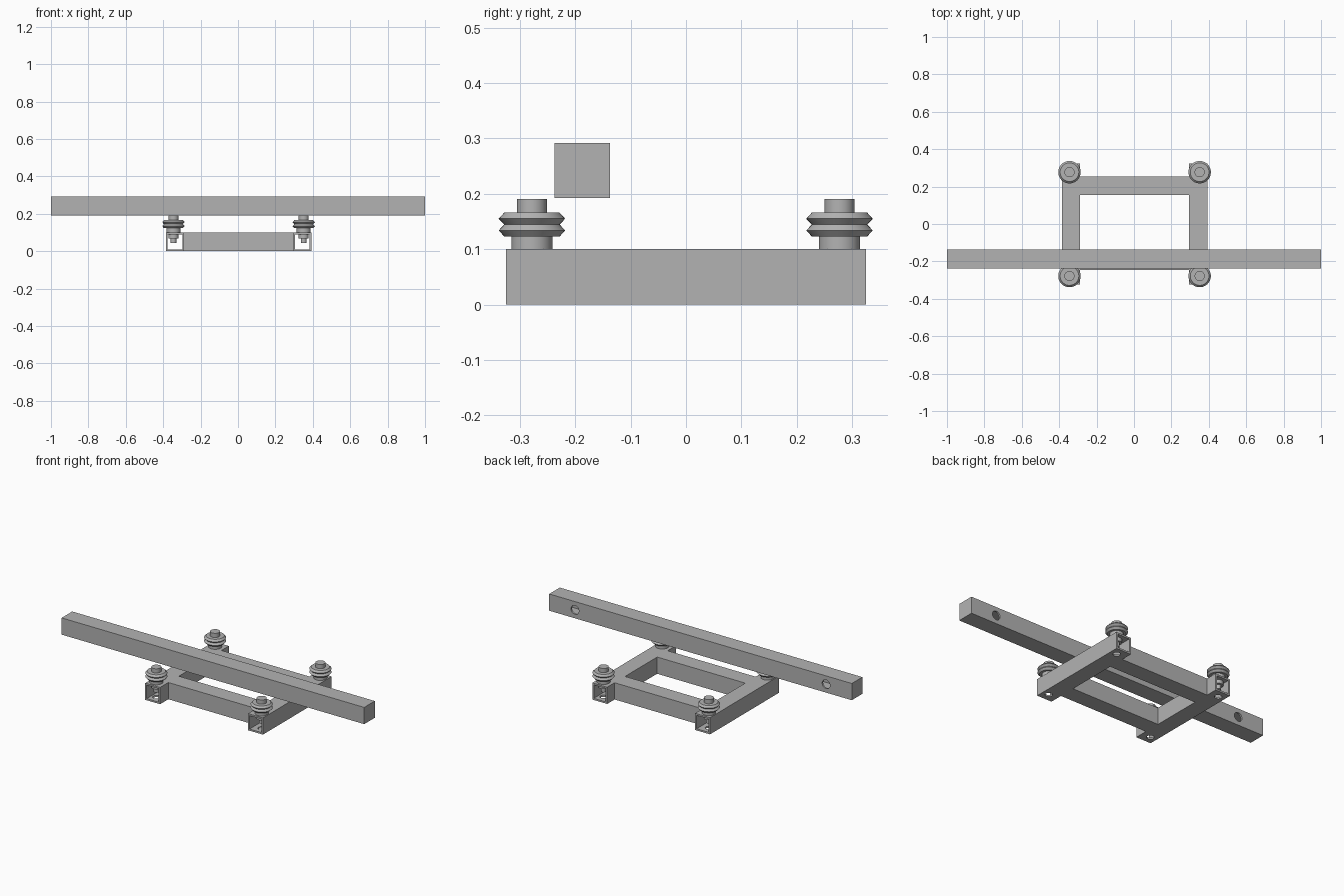
import bpy, bmesh, math
from mathutils import Matrix, Vector

if "Cube" in bpy.data.objects:
    bpy.data.objects.remove(bpy.data.objects["Cube"], do_unlink=True)

steel = bpy.data.materials.new("grey steel")
GREY = (0.45, 0.45, 0.45, 1)
steel.diffuse_color = GREY
steel.use_nodes = True
steel.node_tree.nodes["Principled BSDF"].inputs["Base Color"].default_value = GREY


def finish(name, bm):
    bmesh.ops.recalc_face_normals(bm, faces=bm.faces)
    mesh = bpy.data.meshes.new(name)
    bm.to_mesh(mesh)
    bm.free()
    mesh.materials.append(steel)
    ob = bpy.data.objects.new(name, mesh)
    bpy.context.collection.objects.link(ob)
    return ob


def box(name, center, size):
    bm = bmesh.new()
    bmesh.ops.create_cube(bm, size=1, matrix=Matrix.Translation(center) @ Matrix.Diagonal((*size, 1)))
    return finish(name, bm)


def drill(name, center, radius, depth, axis):
    rot = Vector((0, 0, 1)).rotation_difference(Vector(axis)).to_matrix().to_4x4()
    bm = bmesh.new()
    bmesh.ops.create_cone(bm, cap_ends=True, segments=32, radius1=radius, radius2=radius,
                          depth=depth, matrix=Matrix.Translation(center) @ rot)
    return finish(name, bm)


def cut(ob, cutter):
    mod = ob.modifiers.new("cut", "BOOLEAN")
    mod.operation = "DIFFERENCE"
    mod.solver = "EXACT"
    mod.object = cutter
    cutter.hide_render = True
    bpy.context.view_layer.objects.active = ob
    bpy.ops.object.modifier_apply(modifier=mod.name)
    bpy.data.objects.remove(cutter, do_unlink=True)


def lathe(name, x, y, profile):
    # Revolve (radius, height) points about a vertical axis
    bm = bmesh.new()
    verts = [bm.verts.new((r, 0, z)) for r, z in profile]
    edges = [bm.edges.new(pair) for pair in zip(verts, verts[1:])]
    bmesh.ops.spin(bm, geom=verts + edges, axis=(0, 0, 1), cent=(0, 0, 0),
                   angle=math.tau, steps=40, use_merge=True)
    bmesh.ops.remove_doubles(bm, verts=bm.verts, dist=1e-5)
    bmesh.ops.translate(bm, verts=bm.verts, vec=(x, y, 0))
    ob = finish(name, bm)
    bpy.ops.object.select_all(action="DESELECT")
    ob.select_set(True)
    bpy.context.view_layer.objects.active = ob
    bpy.ops.object.shade_smooth_by_angle(angle=math.radians(25))
    return ob


TUBE, WALL, SHIFT = 0.098, 0.01, 0.003
BORE = TUBE - 2 * WALL

SPACER = [(0, 0.1), (0.037, 0.1), (0.037, 0.123), (0, 0.123)]
WHEEL = [(0, 0.123), (0.05, 0.123), (0.06, 0.134), (0.05, 0.1445),
         (0.06, 0.155), (0.05, 0.166), (0, 0.166)]
BOLT_HEAD = [(0, 0.166), (0.027, 0.166), (0.027, 0.191), (0, 0.191)]
BOLT = [(0, 0.043), (0.015, 0.043), (0.015, 0.1), (0, 0.1)]
NUT = [(0, 0.068), (0.027, 0.068), (0.027, 0.09), (0, 0.09)]

# Open side tubes, with an access hole under each wheel
for side, sx in (("right", -1), ("left", 1)):
    x = SHIFT + sx * 0.34
    tube = box(side + "_side_tube", (x, 0, 0.05), (TUBE, 0.649, 0.1))
    cut(tube, box("bore", (x, 0, 0.05), (BORE, 0.8, 0.08)))
    for end, y in (("front", -0.278), ("back", 0.277)):
        wx = SHIFT + sx * 0.348
        cut(tube, drill("hole", (wx, y, 0), 0.02, 0.06, (0, 0, 1)))
        # Grooved wheel on its bolt
        for part, profile in (("spacer", SPACER), ("wheel", WHEEL), ("bolt_head", BOLT_HEAD),
                              ("bolt", BOLT), ("nut", NUT)):
            lathe(f"{end}_{side}_{part}", wx, y, profile)

# Cross bars joining the side tubes
for end, y in (("front", -0.197), ("back", 0.205)):
    box(end + "_cross_bar", (SHIFT, y, 0.05), (0.68 - TUBE, 0.099, 0.1))

# Long hollow rail with closed ends and two holes in its back wall
rail = box("long_rail", (0, -0.187, 0.242), (2, 0.1, 0.1))
cut(rail, box("rail_bore", (0, -0.187, 0.242), (1.98, 0.08, 0.08)))
for x in (-0.83, 0.83):
    cut(rail, drill("hole", (x, -0.137, 0.242), 0.026, 0.06, (0, 1, 0)))
